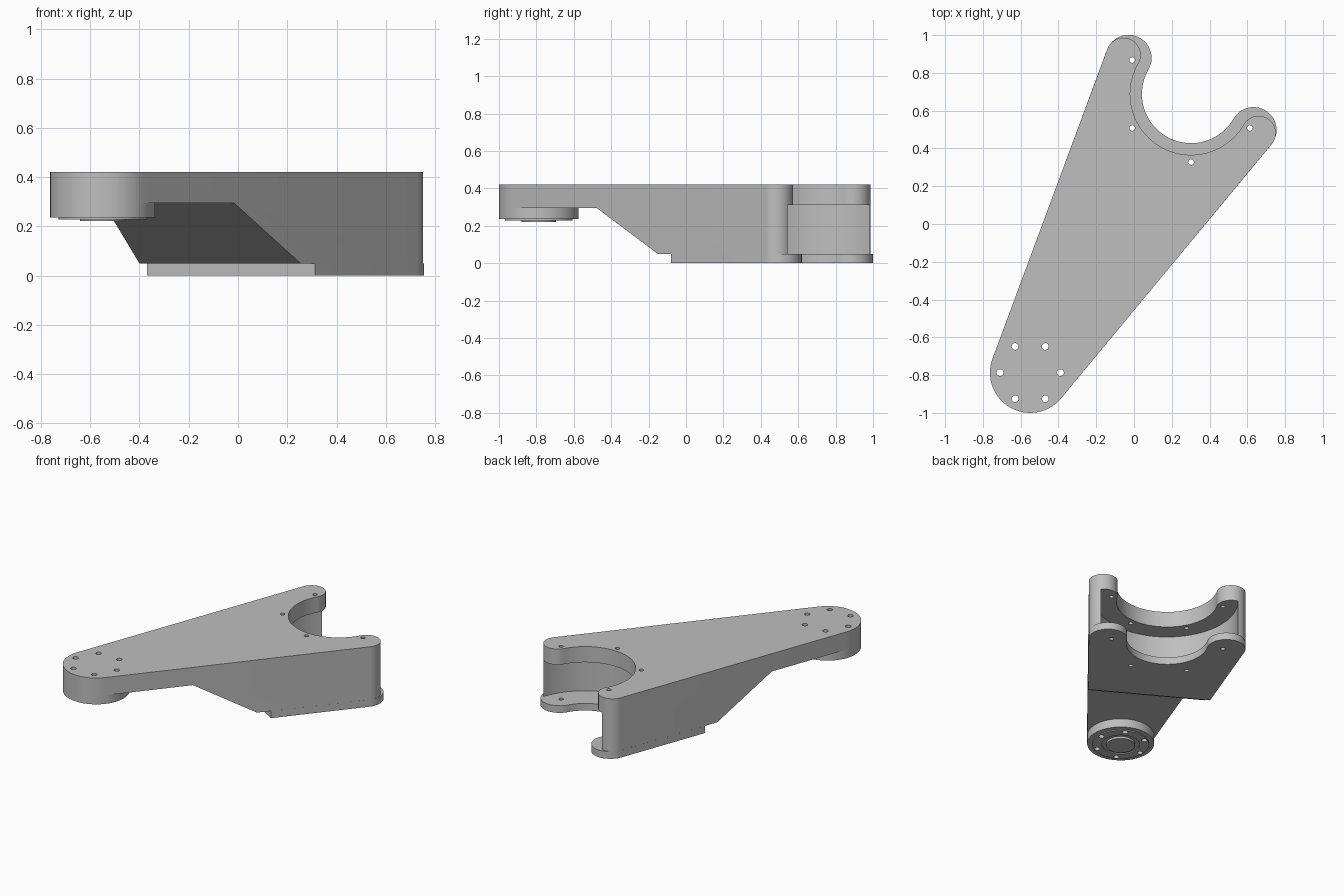
import bpy, bmesh, math
from math import radians, sin, cos
from mathutils import Matrix

if "Cube" in bpy.data.objects:
    bpy.data.objects.remove(bpy.data.objects["Cube"], do_unlink=True)

# Local frame: origin at the fork centre, u runs along the arm, v across it
FRAME = Matrix.Translation((0.302, 0.688, 0)) @ Matrix.Rotation(radians(60), 4, 'Z')
REACH = 1.703       # fork centre to hub centre
HUB_R = 0.213
TOP = 0.42
PLATE = 0.05        # foot plate thickness
UNDER = 0.295       # underside of the slim arm

grey = bpy.data.materials.new("plain_grey")
grey.use_nodes = True
grey.diffuse_color = (0.52, 0.52, 0.52, 1)
grey.node_tree.nodes["Principled BSDF"].inputs["Base Color"].default_value = (0.52, 0.52, 0.52, 1)


def arc(cu, cv, r, a0, a1, n):
    angles = [radians(a0 + (a1 - a0) * i / n) for i in range(n + 1)]
    return [(cu + r * cos(a), cv + r * sin(a)) for a in angles]


def make(name, bm):
    bmesh.ops.remove_doubles(bm, verts=bm.verts, dist=1e-5)
    bmesh.ops.recalc_face_normals(bm, faces=bm.faces)
    bm.transform(FRAME)
    mesh = bpy.data.meshes.new(name)
    bm.to_mesh(mesh)
    bm.free()
    mesh.materials.append(grey)
    obj = bpy.data.objects.new(name, mesh)
    bpy.context.collection.objects.link(obj)
    return obj


def add_prism(bm, points, offset):
    face = bm.faces.new([bm.verts.new(p) for p in points])
    new = bmesh.ops.extrude_face_region(bm, geom=[face])["geom"]
    bmesh.ops.translate(bm, vec=offset, verts=[g for g in new if isinstance(g, bmesh.types.BMVert)])


def slab(name, outline, z0, z1):
    bm = bmesh.new()
    add_prism(bm, [(u, v, z0) for u, v in outline], (0, 0, z1 - z0))
    return make(name, bm)


def cylinders(name, centres, r, z0, z1, n=20):
    bm = bmesh.new()
    for u, v in centres:
        add_prism(bm, [(*p, z0) for p in arc(u, v, r, 0, 360, n)[:-1]], (0, 0, z1 - z0))
    return make(name, bm)


def cut(obj, cutter):
    cutter.hide_render = True
    mod = obj.modifiers.new("cut", 'BOOLEAN')
    mod.operation, mod.solver, mod.object = 'DIFFERENCE', 'EXACT', cutter
    bpy.context.view_layer.objects.active = obj
    bpy.ops.object.modifier_apply(modifier=mod.name)


def fork_outline(inner, outer, back_cut=None):
    """Two rounded prongs round a bay, tapering to the hub or to a straight cut."""
    d, r = (outer + inner) / 2, (outer - inner) / 2
    slope = math.atan2(d, REACH) - math.asin((HUB_R - r) / math.hypot(d, REACH))
    t = 90 + math.degrees(slope)
    pts = arc(0, d, r, t, -90, 32)
    pts += arc(0, 0, inner, 90, 270, 64)[1:-1]
    pts += arc(0, -d, r, 90, -t, 32)
    if back_cut is None:
        return pts + arc(-REACH, 0, HUB_R, -t, t - 360, 40)
    v = (d * cos(slope) + r + back_cut * sin(slope)) / cos(slope)
    return pts + [(back_cut, -v), (back_cut, v)]


# Main parts
arm = slab("arm_body", fork_outline(0.322, 0.504), PLATE, TOP)
foot = slab("foot_plate", fork_outline(0.26, 0.504, -0.66), 0, PLATE)
hub = cylinders("hub_disc", [(-REACH, 0)], HUB_R, 0.235, UNDER, 72)
ring = cylinders("hub_ring", [(-REACH, 0)], 0.18, 0.228, 0.236, 64)
boss = cylinders("hub_boss", [(-REACH, 0)], 0.092, 0.221, 0.236, 48)

# Sloping relief under the arm
bm = bmesh.new()
profile = [(-2.2, 0), (-2.2, UNDER), (-1.168, UNDER), (-0.666, 0)]
add_prism(bm, [(u, -1, z) for u, z in profile], (0, 2, 0))
relief = make("relief_cutter", bm)

# Undercut of the bay, ring opening and bolt holes
undercut = cylinders("undercut_cutter", [(0, 0)], 0.45, 0, 0.31, 128)
ring_bore = cylinders("ring_cutter", [(-REACH, 0)], 0.12, 0.1, 0.3, 48)
fork_holes = cylinders("fork_hole_cutter", [
    (0.36 * cos(radians(a)), 0.36 * sin(radians(a))) for a in (90, 150, 210, 270)], 0.015, -0.1, 0.6)
hub_holes = cylinders("hub_hole_cutter", [
    (-REACH + 0.16 * cos(radians(a)), 0.16 * sin(radians(a))) for a in range(0, 360, 60)], 0.018, -0.1, 0.6)

for cutter in (relief, undercut, fork_holes, hub_holes):
    cut(arm, cutter)
cut(foot, fork_holes)
cut(hub, hub_holes)
cut(ring, ring_bore)
cut(ring, hub_holes)
for cutter in (relief, undercut, ring_bore, fork_holes, hub_holes):
    bpy.data.objects.remove(cutter, do_unlink=True)

# Smooth curved walls, crisp edges
for obj in (arm, foot, hub, ring, boss):
    bpy.ops.object.select_all(action='DESELECT')
    obj.select_set(True)
    bpy.context.view_layer.objects.active = obj
    bpy.ops.object.shade_smooth_by_angle(angle=radians(30))
